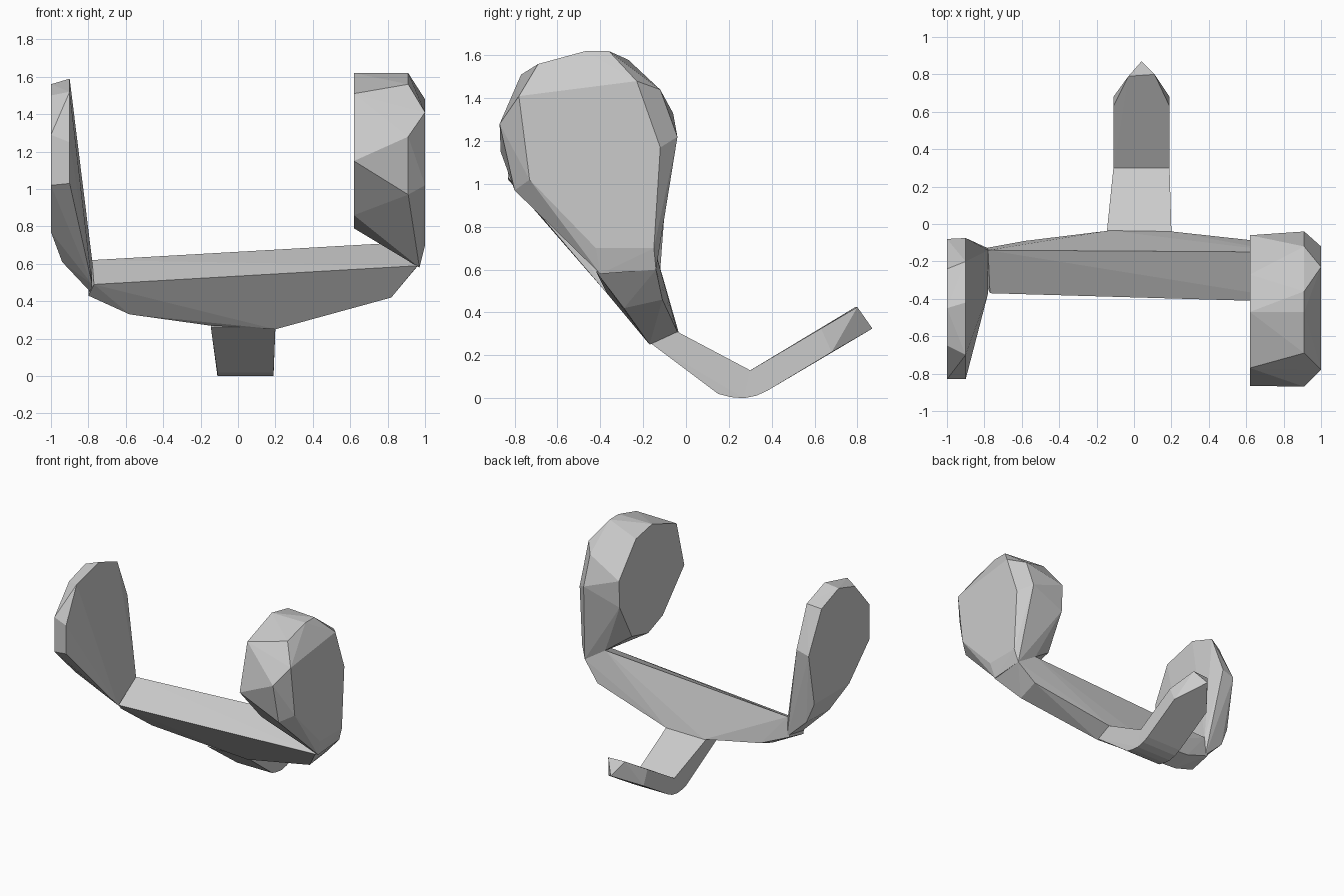
import bpy, bmesh, math


def ring(x, profile):
    """Place a (y, z) outline on the plane at x."""
    return [(x, y, z) for y, z in profile]


def hull(name, pts):
    """Faceted solid wrapped around section points."""
    bm = bmesh.new()
    for p in pts:
        bm.verts.new(p)
    res = bmesh.ops.convex_hull(bm, input=bm.verts[:])
    junk = {g for g in res["geom_interior"] + res["geom_unused"]
            if isinstance(g, bmesh.types.BMVert) and g.is_valid}
    bmesh.ops.delete(bm, geom=list(junk), context='VERTS')
    bmesh.ops.dissolve_limit(bm, angle_limit=math.radians(2),
                             verts=bm.verts[:], edges=bm.edges[:])
    bmesh.ops.recalc_face_normals(bm, faces=bm.faces[:])
    me = bpy.data.meshes.new(name)
    bm.to_mesh(me)
    bm.free()
    ob = bpy.data.objects.new(name, me)
    bpy.context.collection.objects.link(ob)
    return ob


# Curved crossbar: upper edges, then the sagging underside
hull("crossbar", [
    (-0.78, -0.14, 0.62), (0.80, -0.15, 0.71),
    (-0.77, -0.37, 0.49), (0.96, -0.42, 0.59),
    (-0.80, -0.30, 0.43), (-0.58, -0.23, 0.33),
    (-0.15, -0.17, 0.27), (0.20, -0.17, 0.25), (0.82, -0.29, 0.42),
    (-0.80, -0.13, 0.47), (-0.58, -0.09, 0.38),
    (-0.13, -0.035, 0.31), (0.20, -0.04, 0.31),
    (0.84, -0.11, 0.46), (0.97, -0.14, 0.60)])

# Thick right pad: inner disc, wide middle rim, outer face, lower neck
hull("right_pad",
     ring(0.62, [(-0.77, 1.51), (-0.47, 1.62), (-0.27, 1.58), (-0.06, 1.33),
                 (-0.07, 1.12), (-0.22, 0.84), (-0.42, 0.79), (-0.60, 0.86),
                 (-0.865, 1.15)])
     + ring(0.91, [(-0.69, 1.56), (-0.47, 1.62), (-0.36, 1.62), (-0.12, 1.44),
                   (-0.04, 1.22), (-0.09, 0.97), (-0.80, 0.97), (-0.87, 1.28)])
     + ring(1.0, [(-0.78, 1.41), (-0.23, 1.48), (-0.12, 1.17),
                  (-0.15, 0.70), (-0.42, 0.70), (-0.73, 1.02)])
     + ring(0.97, [(-0.40, 0.58), (-0.14, 0.60)])
     + [(0.80, -0.15, 0.71)])

# Thin left pad: inner face slopes in toward the bar
hull("left_pad",
     ring(-0.90, [(-0.70, 1.52), (-0.83, 1.25), (-0.83, 1.03),
                  (-0.075, 1.20), (-0.20, 1.51), (-0.42, 1.59)])
     + ring(-1.0, [(-0.65, 1.50), (-0.45, 1.56), (-0.83, 1.29), (-0.83, 1.02),
                   (-0.58, 0.77), (-0.15, 0.77), (-0.08, 1.17), (-0.24, 1.48)])
     + ring(-0.94, [(-0.42, 0.61), (-0.14, 0.62)])
     + ring(-0.78, [(-0.37, 0.49), (-0.14, 0.62), (-0.30, 0.44), (-0.13, 0.47)]))

# Bent rear tongue: stem going down and back, then a raised pointed blade
ELBOW = [(x, y, z) for x in (-0.11, 0.19)
         for y, z in ((0.30, 0.13), (0.21, 0.005), (0.27, 0.0))]
hull("tongue_stem", ELBOW
     + [(x, 0.15, 0.02) for x in (-0.11, 0.19)]
     + [(x, y, z) for x in (-0.145, 0.20)
        for y, z in ((-0.17, 0.26), (-0.04, 0.31))])
hull("tongue_blade", ELBOW
     + [(x, y, z) for x in (-0.11, 0.19)
        for y, z in ((0.33, 0.012), (0.38, 0.035), (0.68, 0.215), (0.63, 0.325))]
     + [(-0.03, 0.79, 0.425), (0.11, 0.80, 0.425), (0.04, 0.87, 0.325)])
